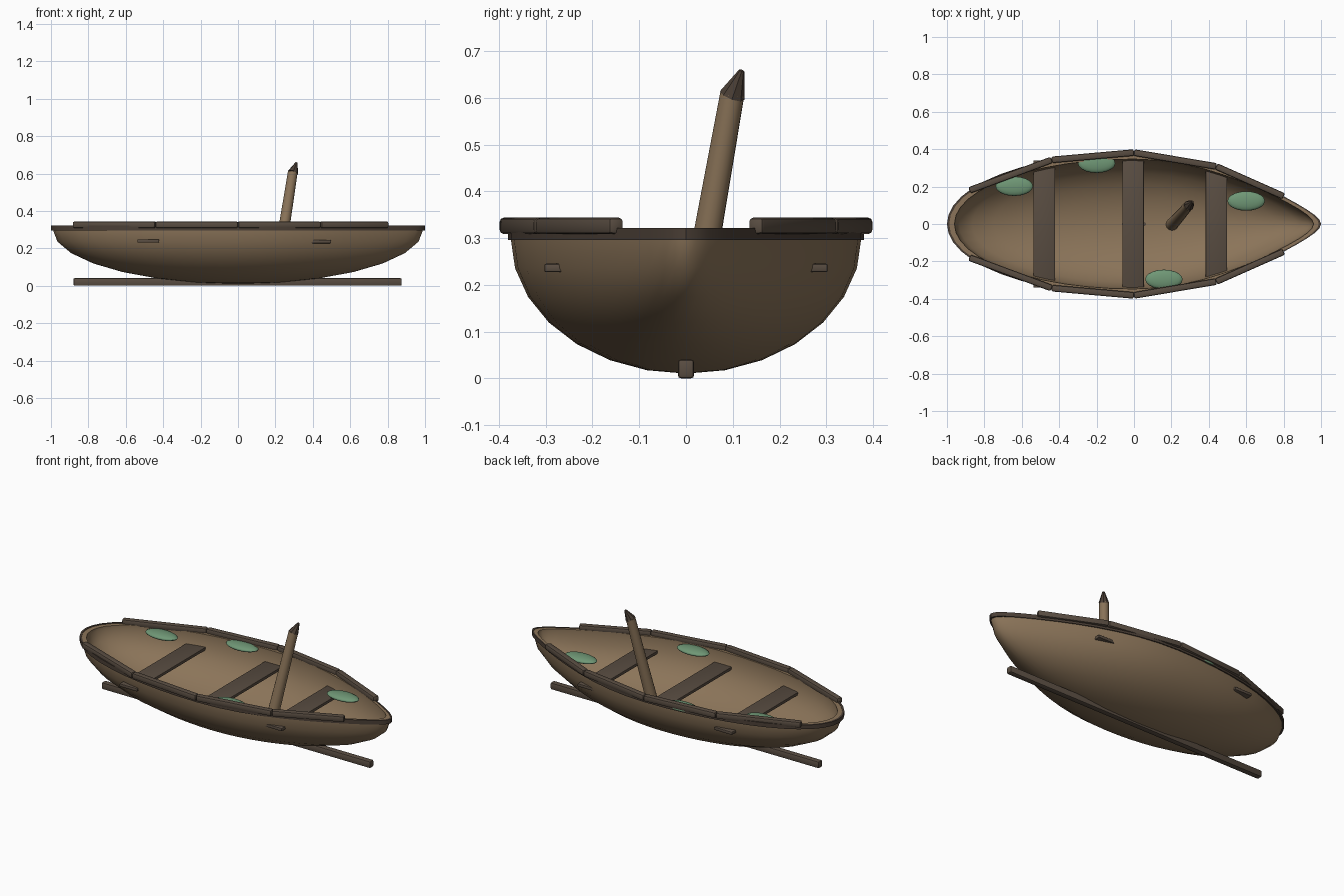
import bpy, bmesh, math
from mathutils import Vector

if "Cube" in bpy.data.objects:
    bpy.data.objects.remove(bpy.data.objects["Cube"])


def material(name, rgb):
    m = bpy.data.materials.new(name)
    m.diffuse_color = (*rgb, 1)
    m.use_nodes = True
    m.node_tree.nodes["Principled BSDF"].inputs["Base Color"].default_value = m.diffuse_color
    return m


TAN = material("tan wood", (0.258, 0.175, 0.1))
BROWN = material("dark brown wood", (0.1, 0.074, 0.054))
DARK = material("deep brown wood", (0.069, 0.049, 0.036))
GREEN = material("leaf green", (0.16, 0.31, 0.18))


def finish(name, bm, mat, smooth=None):
    bmesh.ops.recalc_face_normals(bm, faces=bm.faces)
    me = bpy.data.meshes.new(name)
    bm.to_mesh(me)
    bm.free()
    me.materials.append(mat)
    ob = bpy.data.objects.new(name, me)
    bpy.context.collection.objects.link(ob)
    if smooth:
        bpy.ops.object.select_all(action='DESELECT')
        ob.select_set(True)
        bpy.context.view_layer.objects.active = ob
        bpy.ops.object.shade_smooth_by_angle(angle=math.radians(smooth))
    return ob


def boat_ring(bm, rx, ry, z, n=48):
    # ellipse whose right half narrows into a pointed bow
    verts = []
    for i in range(n):
        a = 2 * math.pi * i / n
        x, y = rx * math.cos(a), ry * math.sin(a)
        if x > 0:
            y *= 1 - 0.55 * x * x
        verts.append(bm.verts.new((x, y, z)))
    return verts


def bridge(bm, a, b):
    for i in range(len(a)):
        j = (i + 1) % len(a)
        bm.faces.new((a[i], a[j], b[j], b[i]))


def bar(name, p, q, width, height, mat, bevel=0.005):
    # bevelled box running from p to q
    p, q = Vector(p), Vector(q)
    d = q - p
    bm = bmesh.new()
    bmesh.ops.create_cube(bm, size=1)
    bmesh.ops.scale(bm, vec=(d.length, width, height), verts=bm.verts)
    bmesh.ops.bevel(bm, geom=bm.edges[:], offset=bevel, segments=2,
                    profile=0.5, affect='EDGES')
    ob = finish(name, bm, mat, 35)
    ob.location = (p + q) / 2
    ob.rotation_euler = (0, 0, math.atan2(d.y, d.x))
    return ob


def taper(name, p, q, r1, r2, mat, sides):
    # tapered cylinder from p to q
    p, q = Vector(p), Vector(q)
    bm = bmesh.new()
    bmesh.ops.create_cone(bm, cap_ends=True, segments=sides, radius1=r1,
                          radius2=r2, depth=(q - p).length)
    ob = finish(name, bm, mat, 40)
    ob.location = (p + q) / 2
    ob.rotation_mode = 'QUATERNION'
    ob.rotation_quaternion = (q - p).to_track_quat('Z', 'Y')
    return ob


# hull: outer bowl, lip and inner bowl in one shell
bm = bmesh.new()
STEPS = 7
rings = []
for k in range(1, STEPS + 1):
    a = math.pi / 2 * (1 - k / STEPS)
    rings.append(boat_ring(bm, 0.99 * math.cos(a), 0.375 * math.cos(a),
                           0.30 - 0.29 * math.sin(a)))
rings.append(boat_ring(bm, 0.99, 0.375, 0.318))
rings.append(boat_ring(bm, 0.96, 0.347, 0.318))
for k in range(STEPS):
    a = math.pi / 2 * k / STEPS
    rings.append(boat_ring(bm, 0.96 * math.cos(a), 0.347 * math.cos(a),
                           0.30 - 0.262 * math.sin(a)))
for a, b in zip(rings, rings[1:]):
    bridge(bm, a, b)
for ring, z in ((rings[0], 0.01), (rings[-1], 0.038)):
    pole = bm.verts.new((0, 0, z))
    for i in range(len(ring)):
        bm.faces.new((ring[i], ring[(i + 1) % len(ring)], pole))
finish("hull", bm, TAN, 50)

# dark band around the rim
bm = bmesh.new()
loops = [boat_ring(bm, rx, ry, z) for rx, ry, z in
         ((1.0, 0.381, 0.296), (1.0, 0.381, 0.321),
          (0.988, 0.371, 0.321), (0.988, 0.371, 0.296))]
for i in range(4):
    bridge(bm, loops[i], loops[(i + 1) % 4])
finish("rim_band", bm, DARK, 40)

# gunwale rails, straight lengths on both sides
path = [(-0.88, 0.18), (-0.44, 0.343), (0, 0.382), (0.44, 0.308), (0.8, 0.148)]
for side in (1, -1):
    for (x1, y1), (x2, y2) in zip(path, path[1:]):
        bar("gunwale_rail", (x1, side * y1, 0.326), (x2, side * y2, 0.326),
            0.035, 0.035, BROWN, 0.009)

# keel
bar("keel", (-0.88, 0, 0.02), (0.875, 0, 0.02), 0.035, 0.04, BROWN, 0.007)

# seats, the end ones passing through the hull sides
for x, half, z in ((-0.48, 0.34, 0.239), (-0.005, 0.34, 0.239), (0.44, 0.303, 0.236)):
    bar("seat", (x, -half, z), (x, half, z), 0.115, 0.018, BROWN, 0.004)

# leaning post with a slanted pointed tip
taper("post", (0.203, -0.003, 0.035), (0.293, 0.099, 0.608), 0.033, 0.026, TAN, 16)
taper("post_tip", (0.294, 0.099, 0.605), (0.313, 0.119, 0.658), 0.028, 0.006, DARK, 8)

# green leaf pads
for x, y, z in ((-0.64, 0.202, 0.302), (-0.2, 0.325, 0.306),
                (0.6, 0.123, 0.3), (0.16, -0.296, 0.302)):
    bm = bmesh.new()
    bmesh.ops.create_uvsphere(bm, u_segments=20, v_segments=10, radius=1)
    bmesh.ops.scale(bm, vec=(0.1, 0.052, 0.018), verts=bm.verts)
    finish("leaf_pad", bm, GREEN, 60).location = (x, y, z)
